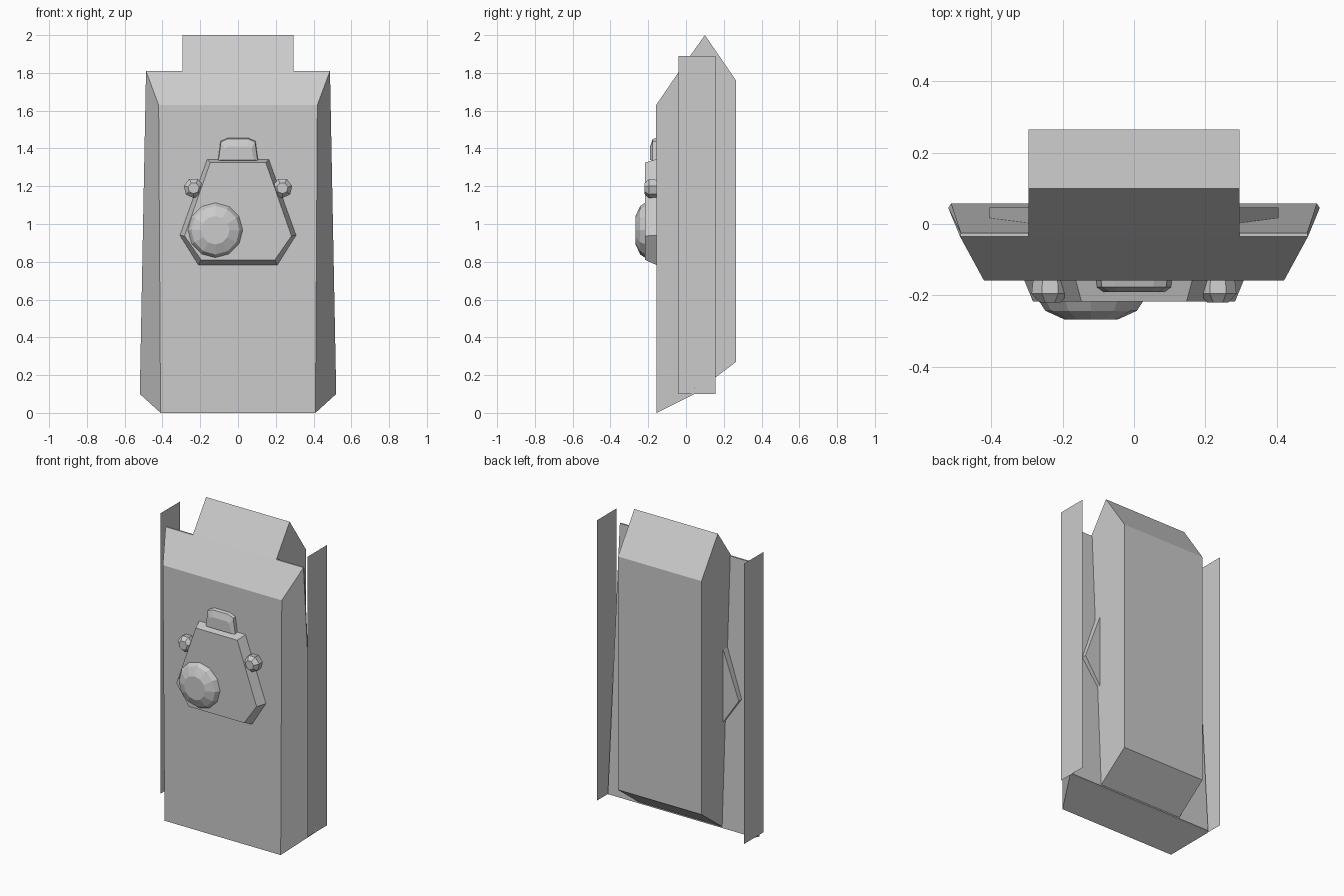
import bpy
import bmesh
from math import sin, cos, pi

if "Cube" in bpy.data.objects:
    bpy.data.objects.remove(bpy.data.objects["Cube"])


def loft(name, rings, caps=True):
    """Join equal-length rings of 3D points with faces and cap both ends."""
    bm = bmesh.new()
    vs = [[bm.verts.new(p) for p in ring] for ring in rings]
    n = len(rings[0])
    for a, b in zip(vs, vs[1:]):
        for i in range(n):
            j = (i + 1) % n
            bm.faces.new((a[i], a[j], b[j], b[i]))
    if caps:
        bm.faces.new(vs[0])
        if len(vs) > 1:
            bm.faces.new(vs[-1])
    bmesh.ops.recalc_face_normals(bm, faces=bm.faces)
    me = bpy.data.meshes.new(name)
    bm.to_mesh(me)
    bm.free()
    ob = bpy.data.objects.new(name, me)
    bpy.context.collection.objects.link(ob)
    return ob


def trapezoid(top, bottom):
    """Symmetric four-point ring from two (x, y, z) corners."""
    (tx, ty, tz), (bx, by, bz) = top, bottom
    return [(-tx, ty, tz), (tx, ty, tz), (bx, by, bz), (-bx, by, bz)]


def outline(half, y):
    """Symmetric front outline from right-hand (x, z) points, top to bottom."""
    return [(x, y, z) for x, z in half] + [(-x, y, z) for x, z in reversed(half)]


def polygon(cx, cz, r, y, n, turn=0.0):
    return [(cx + r * cos(2 * pi * (i + turn) / n), y,
             cz + r * sin(2 * pi * (i + turn) / n)) for i in range(n)]


# Wide front slab, flaring out to a thin rear rim
loft("front_slab", [
    trapezoid((0.42, -0.158, 1.63), (0.41, -0.155, 0.0)),
    trapezoid((0.487, -0.035, 1.81), (0.52, 0.045, 0.10)),
    trapezoid((0.485, -0.025, 1.81), (0.512, 0.057, 0.105)),
])

# Central rear block with peaked top and sloped underside
profile = [(-0.035, 1.81), (0.10, 2.0), (0.265, 1.76),
           (0.265, 0.27), (0.05, 0.108), (0.0, 0.10)]
loft("rear_block", [[(x, y, z) for y, z in profile] for x in (-0.295, 0.295)])

for side, s in (("left", -1), ("right", 1)):
    # Thin upright side sheet
    loft(side + "_side_sheet", [[(s * 0.519, y, z) for y, z in
         ((-0.04, 0.10), (0.155, 0.10), (0.155, 1.89), (-0.04, 1.89))]])
    # Triangular fin behind the slab
    tri = [(0.28, 1.28), (0.405, 0.94), (0.28, 0.755)]
    loft(side + "_fin", [[(s * x, y, z) for x, z in tri] for y in (-0.02, 0.046)])
    # Small faceted side knob on the badge plate
    cx = s * 0.235
    loft(side + "_knob", [polygon(cx, 1.19, r, y, 7, 0.25 if s > 0 else 3.25)
                          for r, y in ((0.048, -0.15), (0.053, -0.195), (0.03, -0.22))])

# Raised six-sided plate on the front
loft("badge_plate", [
    outline([(0.165, 1.345), (0.31, 0.94), (0.21, 0.78)], -0.15),
    outline([(0.147, 1.325), (0.283, 0.937), (0.195, 0.81)], -0.217),
])

# Block on top of the plate
loft("top_knob", [
    outline([(0.055, 1.457), (0.093, 1.44), (0.108, 1.33)], -0.15),
    outline([(0.055, 1.45), (0.09, 1.435), (0.104, 1.335)], -0.177),
    outline([(0.05, 1.41), (0.07, 1.40), (0.085, 1.34)], -0.19),
])

# Faceted round dome, off centre on the plate
loft("dome", [polygon(-0.12, 0.967, r, y, 12, t) for r, y, t in
              ((0.143, -0.20, 0), (0.145, -0.217, 0),
               (0.128, -0.243, 0), (0.075, -0.267, 0))])
